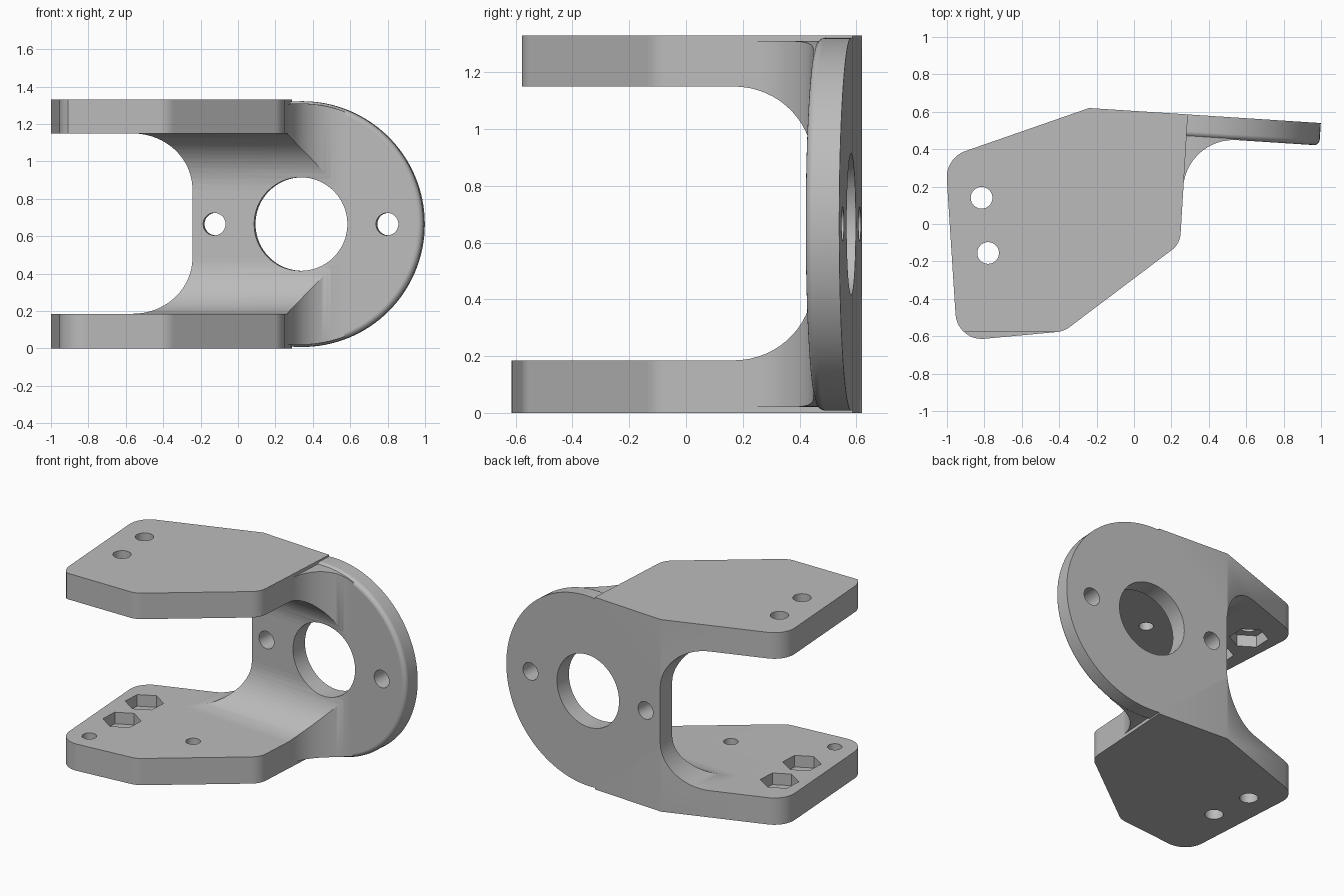
import bpy, bmesh, math
from mathutils import Matrix, Vector

cube = bpy.data.objects.get("Cube")
if cube:
    bpy.data.objects.remove(cube, do_unlink=True)

H = 1.33                      # overall height
LOW, HIGH = 0.185, 1.15       # inner faces of the two arms
BACK, FRONT = 0.603, 0.483    # back and front faces of the flange, in its own tilted frame
CU, CZ, R = 0.305, 0.665, 0.657   # flange centre and radius
TILT = Matrix.Rotation(-math.atan(0.0645), 4, 'Z')

grey = bpy.data.materials.new("light grey")
grey.use_nodes = True
grey.diffuse_color = (0.5, 0.5, 0.5, 1)
grey.node_tree.nodes["Principled BSDF"].inputs["Base Color"].default_value = (0.5, 0.5, 0.5, 1)


def rounded(corners, steps=12):
    """Outline from (a, b, radius) corners, with arcs where the radius is not zero."""
    out = []
    for i, (a, b, r) in enumerate(corners):
        p = Vector((a, b))
        if r == 0:
            out.append(p)
            continue
        d0 = (Vector(corners[i - 1][:2]) - p).normalized()
        d1 = (Vector(corners[(i + 1) % len(corners)][:2]) - p).normalized()
        half = d0.angle(d1) / 2
        centre = p + (d0 + d1).normalized() * (r / math.sin(half))
        start = p + d0 * (r / math.tan(half)) - centre
        end = p + d1 * (r / math.tan(half)) - centre
        sweep = math.pi - 2 * half
        for k in range(steps + 1):
            t = k / steps
            v = (start * math.sin((1 - t) * sweep) + end * math.sin(t * sweep)) / math.sin(sweep)
            out.append(centre + v)
    return out


def circle(a, b, r, n=48, turn=0.0):
    return [Vector((a + r * math.cos(turn + 2 * math.pi * k / n),
                    b + r * math.sin(turn + 2 * math.pi * k / n))) for k in range(n)]


def prism(name, outline, axis, lo, hi, tilted=True, rim=0.0):
    """Extrude an outline along x, y or z; rim rounds the edge of the low end."""
    place = {'x': lambda p, t: (t, p[0], p[1]),
             'y': lambda p, t: (p[0], t, p[1]),
             'z': lambda p, t: (p[0], p[1], t)}[axis]
    bm = bmesh.new()
    a = [bm.verts.new(place(p, lo)) for p in outline]
    b = [bm.verts.new(place(p, hi)) for p in outline]
    bm.faces.new(a)
    bm.faces.new(b)
    for i in range(len(a)):
        bm.faces.new((a[i - 1], a[i], b[i], b[i - 1]))
    bmesh.ops.recalc_face_normals(bm, faces=bm.faces)
    if rim:
        low = set(a)
        edges = [e for e in bm.edges if e.verts[0] in low and e.verts[1] in low]
        bmesh.ops.bevel(bm, geom=edges, offset=rim, segments=5, profile=0.5, affect='EDGES')
    if tilted:
        bm.transform(TILT)
    me = bpy.data.meshes.new(name)
    bm.to_mesh(me)
    bm.free()
    me.materials.append(grey)
    ob = bpy.data.objects.new(name, me)
    bpy.context.collection.objects.link(ob)
    return ob


def combine(ob, other, op='DIFFERENCE'):
    mod = ob.modifiers.new("boolean", 'BOOLEAN')
    mod.operation, mod.solver, mod.object = op, 'EXACT', other
    bpy.context.view_layer.update()
    me = bpy.data.meshes.new_from_object(ob.evaluated_get(bpy.context.evaluated_depsgraph_get()))
    ob.modifiers.clear()
    ob.data = me
    bpy.data.objects.remove(other, do_unlink=True)


# Full-height block with the outline of the arms
plan = rounded([(-0.24, 0.62, 0), (0.288, 0.586, 0), (0.246, -0.106, 0.12),
                (-0.375, -0.574, 0.13), (-0.945, -0.627, 0.14), (-1.008, 0.353, 0.15)])
bracket = prism("bracket", plan, 'z', 0, H, tilted=False)

# Upper arm is trimmed shorter at the front
trim = [(-1.2, -0.8), (0.0, -0.8), (0.0, -0.578), (-1.2, -0.578)]
combine(bracket, prism("trim_cutter", trim, 'z', 0.6, 1.6, tilted=False))

# Round flange with a softened front rim, kept only right of the arms
half = [(0.1, -1), (1.5, -1), (1.5, 1.5), (0.1, 1.5)]
flange = prism("flange", circle(CU, CZ, R, 128), 'y', FRONT, BACK, rim=0.03)
combine(flange, prism("flange_half", half, 'z', -1, 2), 'INTERSECT')

# Concave web blending the arm sides into the flange
web_plan = rounded([(0.1, 0.1, 0), (0.25, 0.1, 0), (0.25, FRONT, 0.27),
                    (0.54, FRONT, 0), (0.54, 0.53, 0), (0.1, 0.53, 0)], 16)
web = prism("web", web_plan, 'z', -0.1, 1.5)
combine(web, prism("web_limit", circle(CU, CZ, R - 0.012, 128), 'y', -0.5, 1), 'INTERSECT')

combine(bracket, flange, 'UNION')
combine(bracket, web, 'UNION')

# Cavity between the arms, filleted into the flange
cavity = rounded([(-1.5, LOW, 0), (FRONT, LOW, 0.3), (FRONT, HIGH, 0.3), (-1.5, HIGH, 0)], 16)
combine(bracket, prism("cavity_cutter", cavity, 'x', -2, 2))

# Rounded opening through the back-left side
e = 0.0005
opening = rounded([(-1.6, LOW + e, 0), (-0.275, LOW + e, 0.3),
                   (-0.275, HIGH - e, 0.3), (-1.6, HIGH - e, 0)], 16)
combine(bracket, prism("opening_cutter", opening, 'y', -1.2, 1.2))

# Flange bore and bolt holes
for u, r in ((CU, 0.25), (CU - 0.463, 0.06), (CU + 0.463, 0.06)):
    combine(bracket, prism("bore_cutter", circle(u, CZ, r, 64), 'y', 0.3, 0.9))

# Arm bolt holes with hexagonal nut pockets on the inner faces
for x, y in ((-0.815, 0.14), (-0.78, -0.155)):
    combine(bracket, prism("nut_cutter", circle(x, y, 0.122, 6, math.radians(27)),
                           'z', LOW - 0.08, HIGH + 0.08, tilted=False))
    combine(bracket, prism("bolt_cutter", circle(x, y, 0.058, 40), 'z', -0.2, 1.6, tilted=False))

# Blind pin holes in the inner faces of both arms
for x, y in ((-0.232, -0.16), (-0.81, -0.47)):
    combine(bracket, prism("pin_cutter", circle(x, y, 0.046, 32),
                           'z', LOW - 0.1, HIGH + 0.1, tilted=False))

# Smooth curves, crisp edges
bpy.ops.object.select_all(action='DESELECT')
bracket.select_set(True)
bpy.context.view_layer.objects.active = bracket
bpy.ops.object.shade_smooth_by_angle(angle=math.radians(25))
weighted = bracket.modifiers.new("weighted_normals", 'WEIGHTED_NORMAL')
weighted.keep_sharp = True
